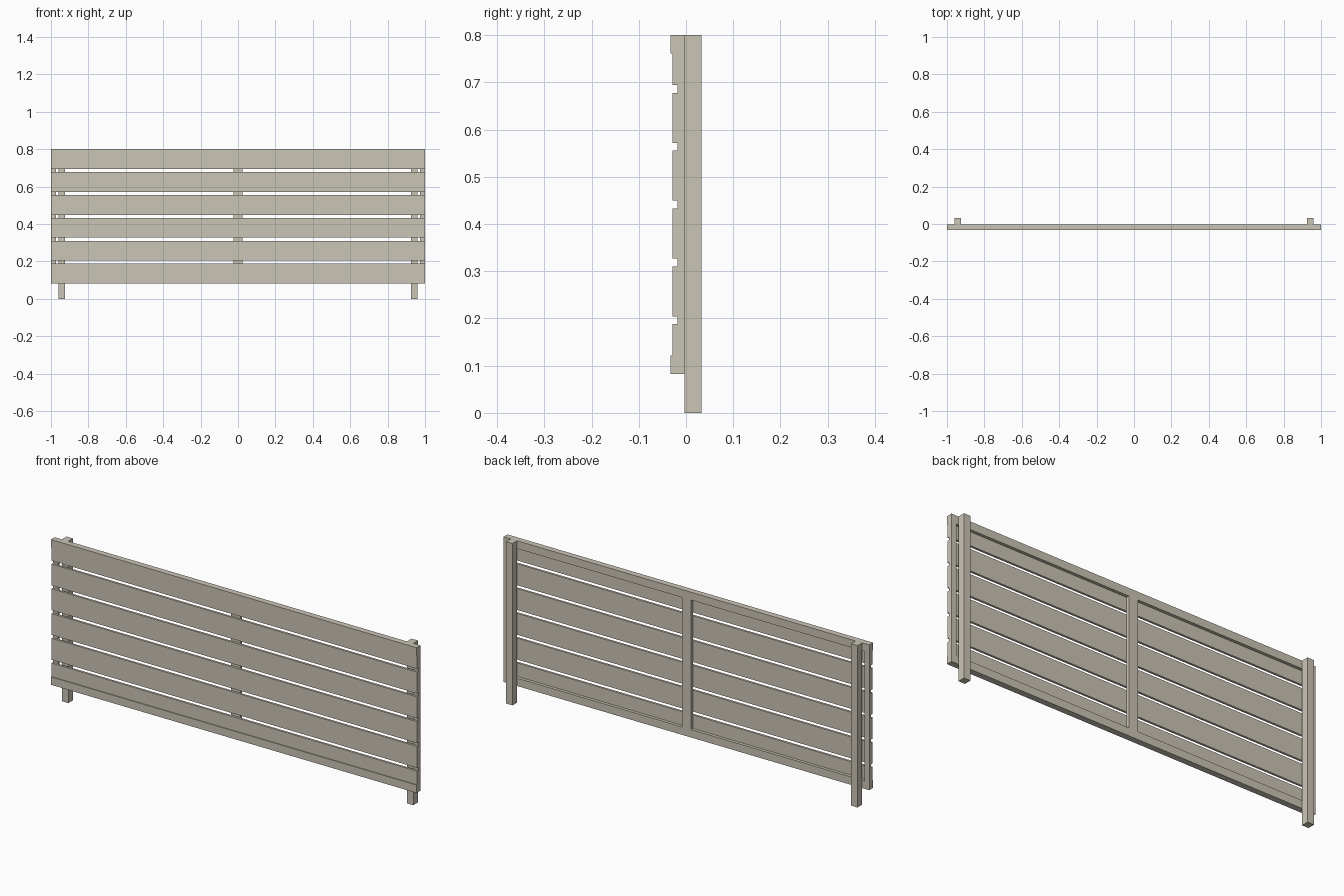
import bpy

default = bpy.data.objects.get("Cube")
if default:
    bpy.data.objects.remove(default, do_unlink=True)

wood = bpy.data.materials.new("pale_wood")
wood.use_nodes = True
colour = (0.60, 0.56, 0.47, 1)
wood.diffuse_color = colour
wood.node_tree.nodes["Principled BSDF"].inputs["Base Color"].default_value = colour


def box(name, x, y, z):
    """Flat-faced timber spanning the given (low, high) ranges."""
    spans = (x, y, z)
    bpy.ops.mesh.primitive_cube_add(size=1, location=[(a + b) / 2 for a, b in spans])
    obj = bpy.context.object
    obj.name = name
    obj.scale = [b - a for a, b in spans]
    bpy.ops.object.transform_apply(location=False, rotation=False, scale=True)
    obj.data.materials.append(wood)
    return obj


BOTTOM, TOP, RAIL = 0.082, 0.8, 0.039
FRONT, BOARD_FRONT, BOARD_BACK, FRAME_BACK, BACK = -0.033, -0.029, -0.018, -0.003, 0.033
FRAME = (BOARD_BACK, FRAME_BACK)
INNER = (BOTTOM + RAIL, TOP - RAIL)

# Rails along the top and bottom, standing slightly proud of the boards
box("bottom_rail", (-1, 1), (FRONT, FRAME_BACK), (BOTTOM, INNER[0]))
box("top_rail", (-1, 1), (FRONT, FRAME_BACK), (INNER[1], TOP))

# Horizontal boards with even gaps; the outer ones meet the rails
COUNT, GAP = 6, 0.0165
height = (TOP - BOTTOM - GAP * (COUNT - 1)) / COUNT
for i in range(COUNT):
    low = BOTTOM + i * (height + GAP)
    z = (max(low, INNER[0]), min(low + height, INNER[1]))
    box(f"board_{i + 1}", (-1, 1), (BOARD_FRONT, BOARD_BACK), z)

# Upright battens behind the boards
box("centre_batten", (-0.025, 0.025), FRAME, INNER)
for side, s in (("left", 1), ("right", -1)):
    box(f"{side}_batten", sorted((s * 0.973, s)), FRAME, INNER)
    # Supporting posts reaching the ground
    box(f"{side}_post", sorted((s * 0.926, s * 0.961)), (FRAME_BACK, BACK), (0, TOP))
